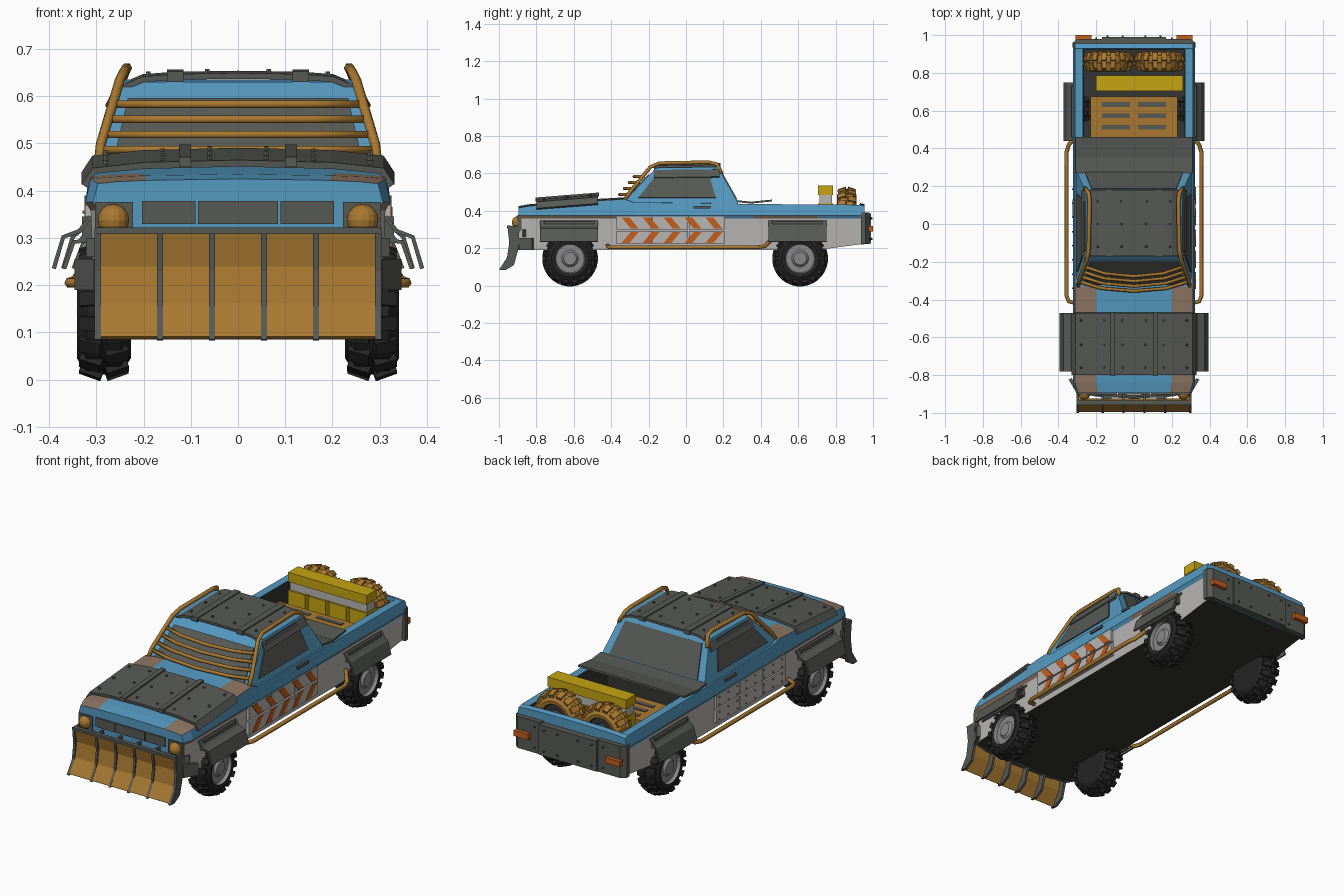
import bpy, bmesh, math
from mathutils import Vector, Matrix

cube = bpy.data.objects.get("Cube")
if cube:
    bpy.data.objects.remove(cube)


def material(name, r, g, b):
    m = bpy.data.materials.new(name)
    m.use_nodes = True
    m.diffuse_color = (r, g, b, 1)
    m.node_tree.nodes["Principled BSDF"].inputs["Base Color"].default_value = (r, g, b, 1)
    return m


blue = material("blue paint", .09, .32, .53)
grey = material("dark steel", .095, .1, .09)
tan = material("ochre", .40, .19, .03)
rubber = material("black rubber", .018, .018, .018)
light = material("light grey", .48, .47, .46)
yellow = material("yellow", .56, .37, .006)
orange = material("orange", .55, .11, .012)
rust = material("rust brown", .27, .18, .12)
under = material("underbody", .035, .035, .032)
rim = material("rim grey", .25, .25, .25)


def finish(name, bm, mats, mirror=False, thick=0):
    bmesh.ops.remove_doubles(bm, verts=bm.verts, dist=1e-5)
    bmesh.ops.recalc_face_normals(bm, faces=bm.faces)
    me = bpy.data.meshes.new(name)
    bm.to_mesh(me)
    bm.free()
    ob = bpy.data.objects.new(name, me)
    bpy.context.collection.objects.link(ob)
    for m in mats if isinstance(mats, list) else [mats]:
        me.materials.append(m)
    if thick:
        s = ob.modifiers.new("thickness", "SOLIDIFY")
        s.thickness, s.offset = thick, 0
    if mirror:
        ob.modifiers.new("mirror", "MIRROR")
    return ob


def extrude(name, pts, vec, mat, thick=0, mirror=False):
    """Filled prism, or a folded sheet when a thickness is given."""
    bm = bmesh.new()
    a = [bm.verts.new(p) for p in pts]
    b = [bm.verts.new(Vector(p) + Vector(vec)) for p in pts]
    n = len(pts)
    for i in range(n - 1 if thick else n):
        j = (i + 1) % n
        bm.faces.new((a[i], a[j], b[j], b[i]))
    if not thick:
        bm.faces.new(a)
        bm.faces.new(b[::-1])
    return finish(name, bm, mat, mirror, thick)


def box(name, lo, hi, mat, mirror=False):
    (x, y, z), (X, Y, Z) = lo, hi
    return extrude(name, [(x, y, z), (X, y, z), (X, Y, z), (x, Y, z)], (0, 0, Z - z), mat, 0, mirror)


def tube(name, pts, radius, mat, mirror=False):
    cu = bpy.data.curves.new(name, "CURVE")
    cu.dimensions, cu.bevel_depth, cu.bevel_resolution, cu.use_fill_caps = "3D", radius, 1, True
    sp = cu.splines.new("POLY")
    sp.points.add(len(pts) - 1)
    for p, q in zip(sp.points, pts):
        p.co = (*q, 1)
    tmp = bpy.data.objects.new(name + " curve", cu)
    bpy.context.collection.objects.link(tmp)
    dg = bpy.context.evaluated_depsgraph_get()
    bm = bmesh.new()
    me = bpy.data.meshes.new_from_object(tmp.evaluated_get(dg))
    bm.from_mesh(me)
    bpy.data.objects.remove(tmp)
    for f in bm.faces:
        f.material_index = 0
    return finish(name, bm, mat, mirror)


def bolts(name, spots, axis, mat, mirror=False, r=.007):
    bm = bmesh.new()
    turn = Vector((0, 0, 1)).rotation_difference(Vector(axis)).to_matrix().to_4x4()
    for p in spots:
        bmesh.ops.create_cone(bm, cap_ends=True, segments=6, radius1=r, radius2=r * .7,
                              depth=.01, matrix=Matrix.Translation(p) @ turn)
    return finish(name, bm, mat, mirror)


# Body: loft of half sections, with the bed sunk in at the back
bm = bmesh.new()
rings = []
for y, w, top, bed in [(-.895, .95, .415, 0), (-.84, 1, .425, 0), (-.78, 1, .43, 0), (-.47, 1, .454, 0),
                       (-.33, 1, .462, 0), (-.28, 1, .445, 0), (.275, 1, .438, 0), (.28, 1, .437, 1),
                       (.36, 1, .436, 1), (.7, 1, .434, 1), (.925, 1, .432, 1), (.93, 1, .432, 0), (.955, 1, .425, 0)]:
    low = .22 if y > .9 else .19
    sec = [(0, low), (.305, low), (.312, .358), (.323, .376), (.312, top)]
    sec += [(.27, top), (.265, .265), (0, .265)] if bed else [(.27, top + .004), (.2, top + .007), (0, top + .01)]
    rings.append([bm.verts.new((x * w, y, z)) for x, z in sec])
for a, b in zip(rings, rings[1:]):
    y = (a[0].co.y + b[0].co.y) / 2
    for i in range(7):
        f = bm.faces.new((a[i], a[i + 1], b[i + 1], b[i]))
        sunk = i > 4 and .276 < y < .926
        patch = (i == 2 and (y < -.4 or .36 < y < .7)) or (i in (4, 5) and (y < -.8 or -.47 < y < -.33))
        f.material_index = 3 if i == 0 or sunk else 1 if i == 1 else 2 if patch else 0
bm.faces.new(rings[0])
bm.faces.new(rings[-1])
finish("body", bm, [blue, light, rust, under], True)

# Cab with inset glass plates
base = [Vector(p) for p in [(-.305, -.34, .44), (.305, -.34, .44), (.305, .28, .44), (-.305, .28, .44)]]
roof = [Vector(p) for p in [(-.255, -.16, .63), (.255, -.16, .63), (.255, .17, .635), (-.255, .17, .635)]]
bm = bmesh.new()
bmesh.ops.convex_hull(bm, input=[bm.verts.new(p) for p in base + roof])
finish("cab", bm, blue)
for name, i, u0, u1, v0, v1 in [("windscreen", 0, .06, .94, .1, .8), ("left_window", 1, .1, .82, .15, .93),
                                ("rear_window", 2, .07, .93, .1, .88), ("right_window", 3, .18, .9, .15, .93)]:
    j = (i + 1) % 4
    at = lambda u, v: base[i].lerp(base[j], u).lerp(roof[i].lerp(roof[j], u), v)
    q = [at(u0, v0), at(u1, v0), at(u1, v1), at(u0, v1)]
    n = (q[1] - q[0]).cross(q[3] - q[0]).normalized()
    extrude(name, q, n * .006, grey)
box("door_handle", (.31, .04, .413), (.325, .13, .427), grey, True)

# Roof and hood armour with ridge bars and bolts
extrude("roof_armour", [(0, -.17, .643), (.13, -.17, .641), (.2, -.17, .636), (.255, -.17, .613), (.275, -.17, .575)],
        (0, .35, .005), grey, .012, True)
extrude("hood_armour", [(0, -.8, .458), (.2, -.8, .453), (.305, -.8, .442), (.325, -.8, .41)],
        (0, .33, .026), grey, .014, True)
extrude("roof_bar", [(.115, -.175, .63), (.15, -.175, .63), (.15, -.175, .652), (.115, -.175, .652)],
        (0, .36, .005), grey, 0, True)
extrude("hood_bar", [(.1, -.805, .45), (.125, -.805, .45), (.125, -.805, .471), (.1, -.805, .471)],
        (0, .34, .027), grey, 0, True)
bolts("roof_bolts", [(.065, y, .653) for y in (-.12, 0, .12)] + [(.19, y, .647) for y in (-.12, 0, .12)],
      (0, 0, 1), grey, True)
bolts("hood_bolts", [(x, y, .468 + (y + .8) * .079 - x * .04) for x in (.06, .16, .28) for y in (-.76, -.64, -.51)],
      (0, 0, 1), grey, True)

# Cab cage and windscreen guard
tube("cage", [(.295, -.33, .455), (.29, -.3, .5), (.25, -.19, .635), (.24, -.14, .655), (.235, .12, .66),
              (.24, .165, .65), (.26, .19, .6)], .011, tan, True)
for k in range(4):
    z, y, x = .487 + k * .032, -.305 + k * .026, .288 - k * .01
    tube("guard_bar", [(-x, y, z), (-x * .6, y - .035, z), (0, y - .05, z), (x * .6, y - .035, z), (x, y, z)], .009, tan)

# Front face: grille, headlights, bumper
for x0, x1 in ((-.203, -.09), (-.085, .085), (.09, .203)):
    box("grille", (x0, -.902, .33), (x1, -.894, .378), grey)
box("headlight_frame", (.222, -.902, .295), (.303, -.88, .376), grey, True)
bm = bmesh.new()
bmesh.ops.create_uvsphere(bm, u_segments=16, v_segments=8, radius=.034, matrix=Matrix.Translation((.264, -.897, .338)))
finish("headlight", bm, tan, True)
extrude("front_bumper", [(0, -.915, .19), (.2, -.905, .19), (.3, -.885, .19), (.338, -.82, .19)],
        (0, 0, .065), grey, .018, True)
extrude("upper_bumper", [(0, -.912, .26), (.22, -.9, .26), (.32, -.86, .26)], (0, 0, .04), grey, .012, True)

# Plough
extrude("plough_blade", [(-.295, -.945, .315), (-.295, -.93, .24), (-.295, -.943, .16), (-.295, -.99, .088)],
        (.59, 0, 0), tan, .012)
side = [(-.955, .32), (-.945, .23), (-.957, .15), (-1, .085), (-.965, .083), (-.92, .11), (-.895, .2), (-.89, .32)]
extrude("plough_end", [(.29, y, z) for y, z in side], (.014, 0, 0), grey, 0, True)
for x in (.055, .165):
    extrude("plough_rib", [(x - .006, y, z) for y, z in side], (.012, 0, 0), grey, 0, True)
box("plough_rail", (-.3, -.957, .308), (.3, -.935, .322), grey)
box("plough_arm", (.12, -.935, .2), (.17, -.85, .25), grey, True)

# Wheel: turned profile with staggered tread blocks
TYRE = [(-.057, 0), (-.057, .1), (-.036, .134), (.036, .134), (.057, .1), (.055, .082), (.038, .076),
        (.038, .045), (.05, .034), (.05, .0)]


def wheel(name, spot, turn, scale, tread, hub, mirror):
    bm = bmesh.new()
    vs = [bm.verts.new((x, 0, r)) for x, r in TYRE]
    es = [bm.edges.new(e) for e in zip(vs, vs[1:])]
    bmesh.ops.spin(bm, geom=vs + es, cent=(0, 0, 0), axis=(1, 0, 0), angle=math.tau, steps=24)
    for f in bm.faces:
        c = f.calc_center_median()
        f.material_index = int(math.hypot(c.y, c.z) < .088 and c.x > 0)
    for k in range(32):
        s = 1 if k % 2 else -1
        m = Matrix.Rotation(k * math.tau / 32, 4, "X") @ Matrix.Translation((s * .026, 0, .128))
        m = m @ Matrix.Rotation(s * .35, 4, "Y") @ Matrix.Diagonal((.048, .03, .026, 1))
        bmesh.ops.create_cube(bm, size=1, matrix=m)
    bmesh.ops.transform(bm, verts=bm.verts, matrix=Matrix.Translation(spot) @ turn @ Matrix.Scale(scale, 4))
    finish(name, bm, [tread, hub], mirror)


for name, y in (("front_wheel", -.62), ("rear_wheel", .61)):
    wheel(name, (.284, y, .145), Matrix.Identity(4), 1, rubber, rim, True)

# Fender flares
for name, y, length, reach in (("front_flare", -.78, .31, .39), ("rear_flare", .44, .31, .37)):
    for d in (0, .022):
        extrude(name, [(.312, y + d, .345 - d), (.335, y + d, .315 - d), (reach - d - .02, y + d, .302 - d / 2),
                       (reach - d, y + d, .235)], (0, length - 2 * d, 0), grey, .009, True)
    box(name + "_plate", (.3, y + .02, .29), (.33, y + length - .02, .345), grey, True)

# Door panels, rivets, hazard stripes and step rails
for z in (.222, .3):
    for k in range(3):
        y = -.372 + k * .194
        box("door_panel", (.3, y, z), (.324, y + .19, z + .07), light, True)
    lean = .05 if z > .25 else -.05
    for k in range(5):
        y = -.345 + k * .112 + (0 if lean > 0 else .05)
        extrude("hazard_stripe", [(.322, y, z + .065), (.322, y + .042, z + .065), (.322, y + .042 + lean, z + .005),
                                  (.322, y + lean, z + .005)], (.005, 0, 0), orange)
    bolts("panel_rivets", [(-.324, -.34 + k * .075, z + h) for k in range(8) for h in (.015, .055)],
          (-1, 0, 0), rust, False, .005)
tube("step_rail", [(.3, -.42, .215), (.345, -.41, .205), (.357, -.38, .205), (.357, .38, .205),
                   (.345, .42, .21), (.31, .46, .25)], .011, tan, True)

# Bed cover slats and cargo
extrude("bed_cover_front", [(-.31, .27, .452), (-.31, .36, .442)], (.62, 0, 0), grey, .01)
extrude("bed_cover_back", [(-.31, .35, .444), (-.31, .46, .455)], (.62, 0, 0), grey, .01)
box("crate", (-.23, .46, .265), (.23, .675, .385), tan)
for y in (.5, .56, .62):
    for x in (-.17, .02):
        box("crate_slot", (x, y, .38), (x + .15, y + .025, .388), grey)
box("barrier_beam", (-.2, .705, .485), (.26, .787, .535), yellow)
box("barrier_band", (-.195, .715, .44), (.255, .78, .485), light)
for k in range(4):
    x = -.2 + k * .12
    box("barrier_leg", (x, .705, .265), (x + .1, .787, .44), yellow)
for x in (-.135, .135):
    wheel("spare_tyre", (x, .86, .393), Matrix.Rotation(math.pi / 2, 4, "Z"), .92, tan, under, False)

# Rear armour and tail lights
box("rear_armour_centre", (-.17, .94, .225), (.17, .99, .385), grey)
extrude("rear_armour_side", [(.165, .94, .222), (.165, .98, .222), (.3, .98, .222), (.325, .96, .222), (.325, .935, .222)],
        (0, 0, .168), grey, 0, True)
box("tail_light", (.225, .975, .29), (.31, 1, .32), orange, True)
bolts("rear_bolts", [(x, y, z) for x, y in ((.06, .992), (.14, .992), (.2, .982)) for z in (.25, .36)],
      (0, 1, 0), grey, True)
